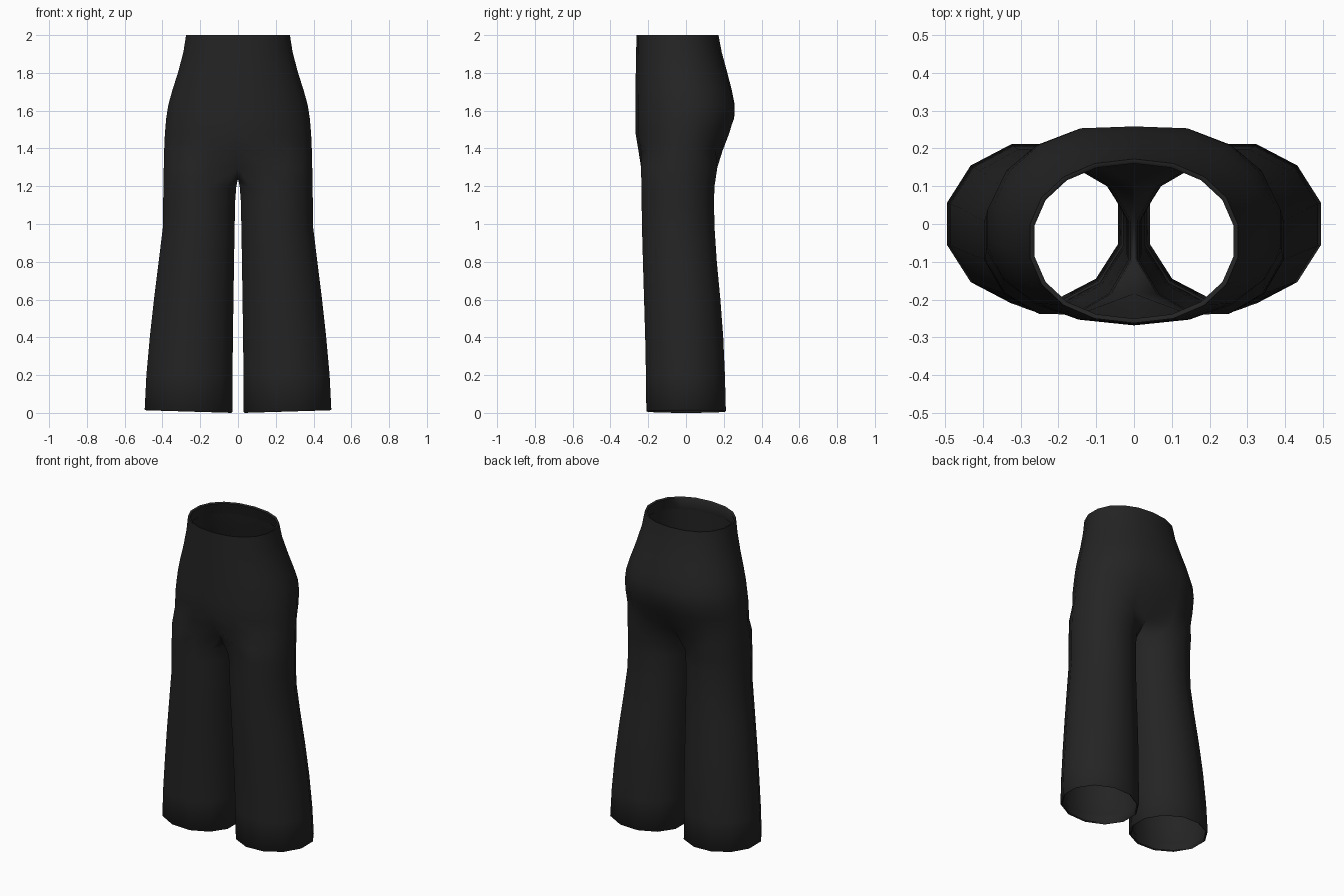
import bpy, bmesh, math

if "Cube" in bpy.data.objects:
    bpy.data.objects.remove(bpy.data.objects["Cube"])

cloth = bpy.data.materials.new("black_cloth")
cloth.diffuse_color = (0.0175, 0.0175, 0.0175, 1)
cloth.use_nodes = True
cloth.node_tree.nodes["Principled BSDF"].inputs["Base Color"].default_value = cloth.diffuse_color

bm = bmesh.new()


def spow(v, p):
    return math.copysign(abs(v) ** p, v) if abs(v) > 1e-6 else 0.0


def body_row(z, w, yf, yb, groove=0.0, inset=0.0):
    """Half section of the body, from front centre round the side to back centre."""
    w, yf, yb = w - inset, yf + inset, yb - inset
    pts = []
    for i in range(10):
        t = math.radians(-90 + 20 * i)
        x = w / math.cos(math.radians(10)) ** 0.92 * spow(math.cos(t), 0.92)
        y = (yf + yb) / 2 + (yb - yf) / 2 * spow(math.sin(t), 0.92)
        if i == 9:
            y -= groove
        pts.append(bm.verts.new((x, y, z)))
    return pts


def leg_row(z, x0, x1, yf, yb, tilt=0.0, inset=0.0):
    """Twelve-sided leg section; the last two points lie on the inner side."""
    x0, x1, yf, yb = x0 + inset, x1 - inset, yf + inset, yb - inset
    rx = (x1 - x0) / 2 / math.cos(math.radians(15))
    ry = (yb - yf) / 2 / math.sin(math.radians(75))
    pts = []
    for i in range(12):
        t = math.radians(-135 + 30 * i)
        pts.append(bm.verts.new(((x0 + x1) / 2 + rx * math.cos(t),
                                 (yf + yb) / 2 + ry * math.sin(t),
                                 z + tilt * (1 + math.cos(t)))))
    return pts


def bridge(upper, lower, closed):
    n = len(upper)
    for i in range(n if closed else n - 1):
        j = (i + 1) % n
        bm.faces.new((upper[i], lower[i], lower[j], upper[j]))


# Waistband fold, waist, hips and seat
waist = (0.275, -0.262, 0.172)
body = [
    body_row(1.92, 0.286, -0.262, 0.186, inset=0.003),
    body_row(1.995, *waist, inset=0.012),
    body_row(2.0, *waist, inset=0.006),
    body_row(2.0, *waist),
    body_row(1.91, 0.289, -0.264, 0.189),
    body_row(1.80, 0.318, -0.266, 0.222, 0.003),
    body_row(1.71, 0.347, -0.267, 0.248, 0.006),
    body_row(1.63, 0.369, -0.268, 0.268, 0.010),
    body_row(1.56, 0.380, -0.268, 0.267, 0.012),
    body_row(1.48, 0.387, -0.267, 0.243, 0.018),
    body_row(1.39, 0.391, -0.252, 0.207, 0.030),
]
for a, b in zip(body, body[1:]):
    bridge(a, b, False)

# Crotch row: seam points and inner points sit on the centre line
crotch = leg_row(1.30, 0.0, 0.393, -0.238, 0.166)
for i, z in ((0, 1.30), (9, 1.30), (10, 1.238), (11, 1.238)):
    crotch[i].co.x = 0.0
    crotch[i].co.z = z
bridge(body[-1], crotch[:10], False)

# Flared leg with a folded hem
legs = [
    crotch,
    leg_row(1.20, 0.009, 0.395, -0.236, 0.151),
    leg_row(1.12, 0.015, 0.396, -0.235, 0.148),
    leg_row(0.98, 0.018, 0.398, -0.233, 0.151),
    leg_row(0.80, 0.021, 0.420, -0.228, 0.163),
    leg_row(0.60, 0.024, 0.445, -0.222, 0.182),
    leg_row(0.40, 0.027, 0.467, -0.216, 0.197),
    leg_row(0.20, 0.029, 0.485, -0.212, 0.206),
    leg_row(0.005, 0.030, 0.494, -0.210, 0.211, 0.007),
    leg_row(0.0, 0.030, 0.494, -0.210, 0.211, 0.007, 0.006),
    leg_row(0.005, 0.030, 0.494, -0.210, 0.211, 0.007, 0.012),
    leg_row(0.06, 0.030, 0.492, -0.210, 0.210, 0.0, 0.003),
]
for a, b in zip(legs, legs[1:]):
    bridge(a, b, True)

mesh = bpy.data.meshes.new("trousers")
bm.to_mesh(mesh)
bm.free()
mesh.materials.append(cloth)
trousers = bpy.data.objects.new("trousers", mesh)
bpy.context.collection.objects.link(trousers)

# Other half
mirror = trousers.modifiers.new("other_half", "MIRROR")
mirror.merge_threshold = 0.0005

bpy.context.view_layer.objects.active = trousers
trousers.select_set(True)
bpy.ops.object.shade_smooth_by_angle(angle=math.radians(60))
